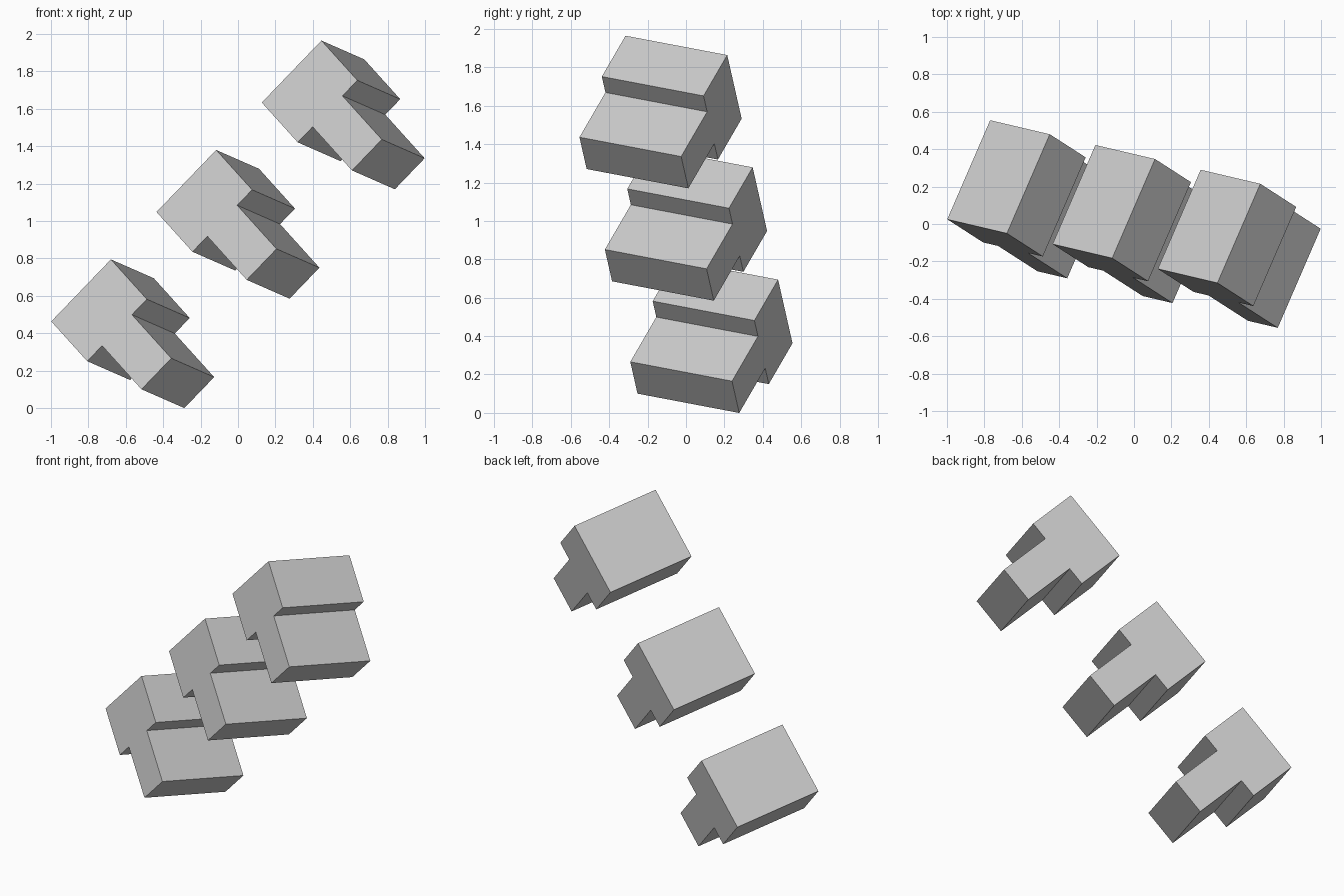
import bpy, bmesh
from mathutils import Matrix, Vector

cube = bpy.data.objects.get("Cube")
if cube:
    bpy.data.objects.remove(cube, do_unlink=True)

# Single plain grey
grey = bpy.data.materials.new("light_grey")
grey.use_nodes = True
colour = (0.6, 0.6, 0.6, 1)
grey.diffuse_color = colour
grey.node_tree.nodes["Principled BSDF"].inputs["Base Color"].default_value = colour

# Block sizes: wide head, half-width stem, extrusion depth
HEAD, STEM = 0.466, 0.233
HEAD_HEIGHT, HEIGHT, DEPTH = 0.312, 0.654, 0.586
SPACING = 0.8225

# Tilted frame shared by every block: width, depth and up axes
across = Vector((0.684, -0.161, 0.711)).normalized()
back = Vector((0.392, 0.904, -0.171))
back = (back - across * back.dot(across)).normalized()
up = across.cross(back)
tilt = Matrix((across, back, up)).transposed().to_4x4()


def tee_mesh():
    """T profile in the local XZ plane, extruded along local Y."""
    half = [(STEM / 2, -HEIGHT), (STEM / 2, -HEAD_HEIGHT),
            (HEAD / 2, -HEAD_HEIGHT), (HEAD / 2, 0)]
    outline = half + [(-x, z) for x, z in reversed(half)]
    bm = bmesh.new()
    front = bm.faces.new([bm.verts.new((x, 0, z)) for x, z in outline])
    grown = bmesh.ops.extrude_face_region(bm, geom=[front], use_keep_orig=True)
    moved = [v for v in grown["geom"] if isinstance(v, bmesh.types.BMVert)]
    bmesh.ops.translate(bm, verts=moved, vec=(0, DEPTH, 0))
    bmesh.ops.recalc_face_normals(bm, faces=bm.faces[:])
    mesh = bpy.data.meshes.new("tee_block")
    bm.to_mesh(mesh)
    bm.free()
    mesh.materials.append(grey)
    return mesh


# Three blocks in a rising diagonal row
mesh = tee_mesh()
start = Vector((-0.839, -0.0125, 0.629))
for i, name in enumerate(("lower_block", "middle_block", "upper_block")):
    block = bpy.data.objects.new(name, mesh)
    block.matrix_world = Matrix.Translation(start + across * SPACING * i) @ tilt
    bpy.context.collection.objects.link(block)
